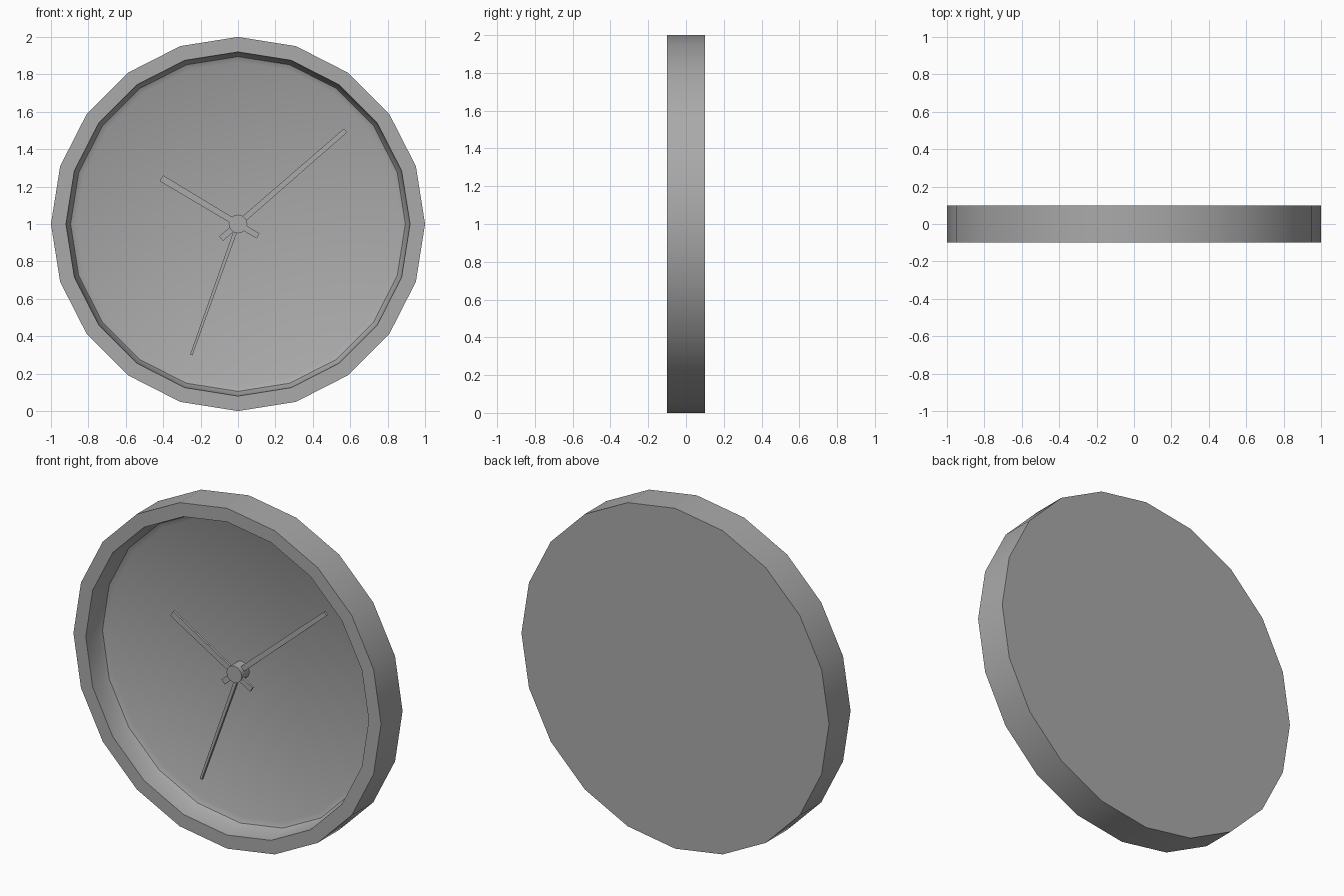
import bpy, bmesh, math
from mathutils import Matrix, Vector

cube = bpy.data.objects.get("Cube")
if cube:
    bpy.data.objects.remove(cube, do_unlink=True)

SIDES = 20
CENTRE_Z = 1.0

grey = bpy.data.materials.new("plain grey")
grey.use_nodes = True
colour = (0.4, 0.4, 0.4, 1)
grey.diffuse_color = colour
grey.node_tree.nodes["Principled BSDF"].inputs["Base Color"].default_value = colour


def finish(name, bm, smooth=False):
    """Turn a bmesh into a named grey object."""
    bmesh.ops.recalc_face_normals(bm, faces=bm.faces)
    mesh = bpy.data.meshes.new(name)
    bm.to_mesh(mesh)
    bm.free()
    mesh.materials.append(grey)
    ob = bpy.data.objects.new(name, mesh)
    bpy.context.collection.objects.link(ob)
    if smooth:
        bpy.ops.object.select_all(action="DESELECT")
        ob.select_set(True)
        bpy.context.view_layer.objects.active = ob
        bpy.ops.object.shade_smooth_by_angle(angle=math.radians(35))
    return ob


def turned(name, profile, sides):
    """Turn a (radius, y) profile around the y axis, capped at both ends."""
    bm = bmesh.new()
    rings = []
    for r, y in profile:
        angles = [math.tau * i / sides for i in range(sides)]
        rings.append([bm.verts.new((r * math.cos(a), y, CENTRE_Z + r * math.sin(a)))
                      for a in angles])
    for a, b in zip(rings, rings[1:]):
        for i in range(sides):
            j = (i + 1) % sides
            bm.faces.new((a[i], a[j], b[j], b[i]))
    bm.faces.new(rings[0])
    bm.faces.new(rings[-1])
    return finish(name, bm, smooth=True)


def hand(name, tip, tail, tip_width, tail_width, y, thickness=0.014):
    """Slim tapered bar from behind the centre out to the tip (x, z)."""
    direction = Vector((tip[0], 0, tip[1]))
    length = direction.length
    direction.normalize()
    side = Vector((direction.z, 0, -direction.x))
    bm = bmesh.new()
    outline = [(-tail, -tail_width / 2), (-tail, tail_width / 2),
               (length, tip_width / 2), (length, -tip_width / 2)]
    base = Vector((0, y, CENTRE_Z))
    face = bm.faces.new([bm.verts.new(base + direction * u + side * v)
                         for u, v in outline])
    made = bmesh.ops.extrude_face_region(bm, geom=[face])["geom"]
    bmesh.ops.translate(bm, vec=(0, thickness, 0),
                        verts=[v for v in made if isinstance(v, bmesh.types.BMVert)])
    return finish(name, bm)


# Case: flat back, outer wall, front rim, then the recess rounding into the dial
turned("clock_case", [(1.0, 0.1), (1.0, -0.1), (0.92, -0.1), (0.91, -0.01),
                      (0.895, 0.02), (0.865, 0.035)], SIDES)

# Centre pin standing on the dial
turned("centre_pin", [(0.05, 0.035), (0.05, -0.036)], 12)

# Three hands, stacked along the pin
hand("hour_hand", (-0.41, 0.245), 0.125, 0.036, 0.031, -0.03)
hand("minute_hand", (0.575, 0.5), 0.12, 0.026, 0.032, -0.01)
hand("second_hand", (-0.25, -0.7), 0.0, 0.013, 0.02, 0.01)
